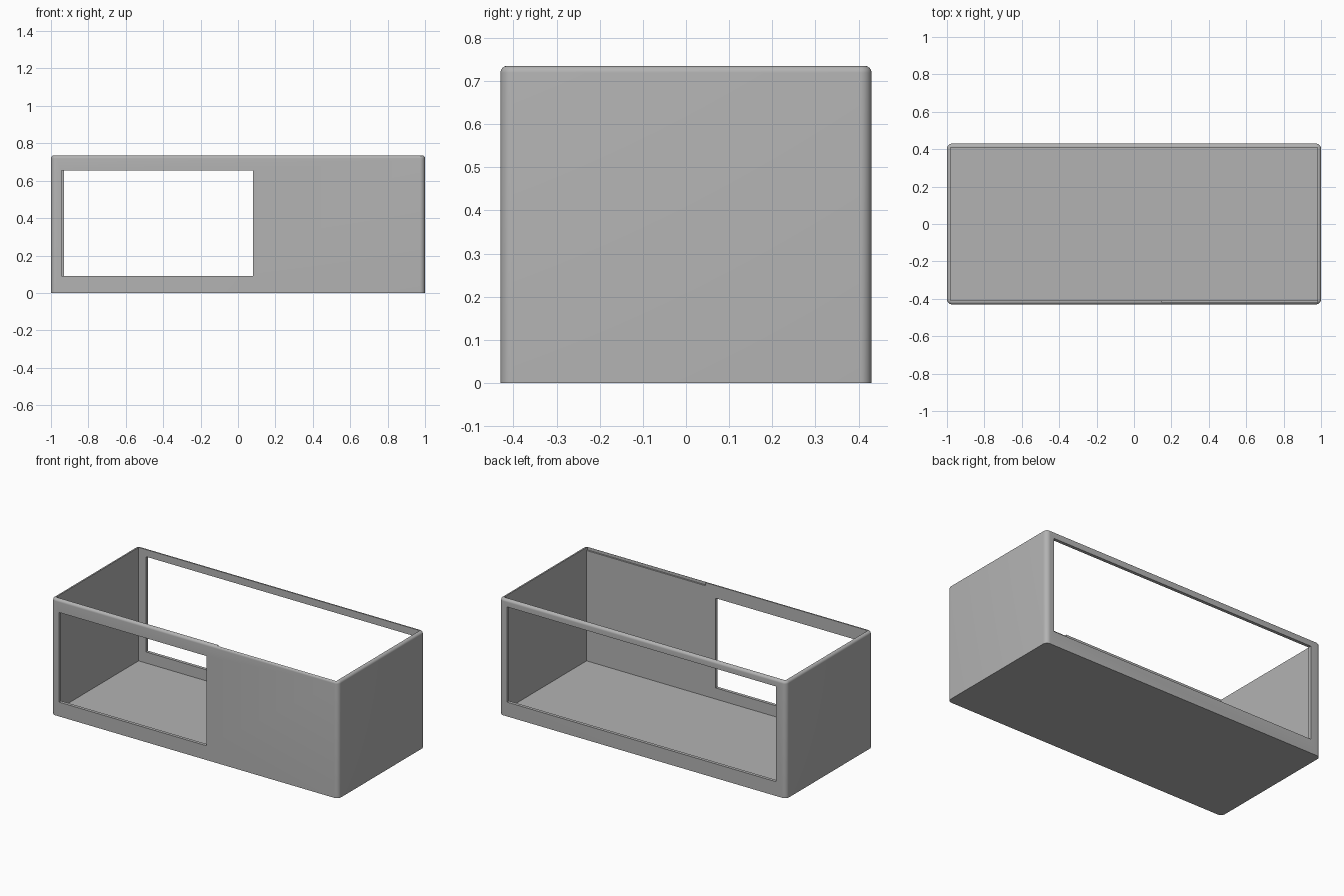
import bpy
import bmesh
from math import radians

cube = bpy.data.objects.get("Cube")
if cube:
    bpy.data.objects.remove(cube, do_unlink=True)

X, Y, H = 1.0, 0.43, 0.735      # half length, half depth, height
WALL = 0.02

grey = bpy.data.materials.new("plain grey")
grey.use_nodes = True
colour = (0.45, 0.45, 0.45, 1)
grey.diffuse_color = colour
grey.node_tree.nodes["Principled BSDF"].inputs["Base Color"].default_value = colour


def block(name, low, high, side_radius=0, top_radius=0):
    """Box between two corners, with optional rounded uprights and top rim."""
    bm = bmesh.new()
    bmesh.ops.create_cube(bm, size=1)
    for v in bm.verts:
        v.co = [l + (c + 0.5) * (h - l) for c, l, h in zip(v.co, low, high)]
    if side_radius:
        uprights = [e for e in bm.edges
                    if abs(e.verts[0].co.z - e.verts[1].co.z) > 0.01]
        bmesh.ops.bevel(bm, geom=uprights, offset=side_radius, segments=8,
                        profile=0.5, affect='EDGES')
    if top_radius:
        rim = [e for e in bm.edges
               if min(v.co.z for v in e.verts) > high[2] - 0.001]
        bmesh.ops.bevel(bm, geom=rim, offset=top_radius, segments=6,
                        profile=0.5, affect='EDGES')
    bmesh.ops.recalc_face_normals(bm, faces=bm.faces)
    mesh = bpy.data.meshes.new(name)
    bm.to_mesh(mesh)
    bm.free()
    mesh.materials.append(grey)
    obj = bpy.data.objects.new(name, mesh)
    bpy.context.collection.objects.link(obj)
    return obj


# Outer shell
case = block("open_case", (-X, -Y, 0), (X, Y, H), 0.028, 0.016)

# Hollow, windows and the thinned rim on the right-hand half of the front
inner_x, inner_y = X - WALL, Y - WALL
cutters = [
    block("hollow", (-inner_x, -inner_y, WALL), (inner_x, inner_y, H + 0.2)),
    block("front_window", (-0.945, -Y - 0.1, 0.09), (0.08, -Y + 0.1, 0.655)),
    block("back_window", (-0.93, Y - 0.1, 0.09), (0.945, Y + 0.1, 0.69)),
    block("rim_notch", (0.15, -Y + 0.01, H - 0.02), (inner_x, -Y + 0.1, H + 0.1)),
]
bpy.context.view_layer.objects.active = case
for cutter in cutters:
    cutter.hide_render = True
    cut = case.modifiers.new(cutter.name, 'BOOLEAN')
    cut.operation = 'DIFFERENCE'
    cut.solver = 'EXACT'
    cut.object = cutter
    bpy.ops.object.modifier_apply(modifier=cut.name)
    bpy.data.objects.remove(cutter, do_unlink=True)

# Smooth rounded edges, crisp cuts
bpy.ops.object.select_all(action='DESELECT')
case.select_set(True)
bpy.ops.object.shade_smooth_by_angle(angle=radians(25))
